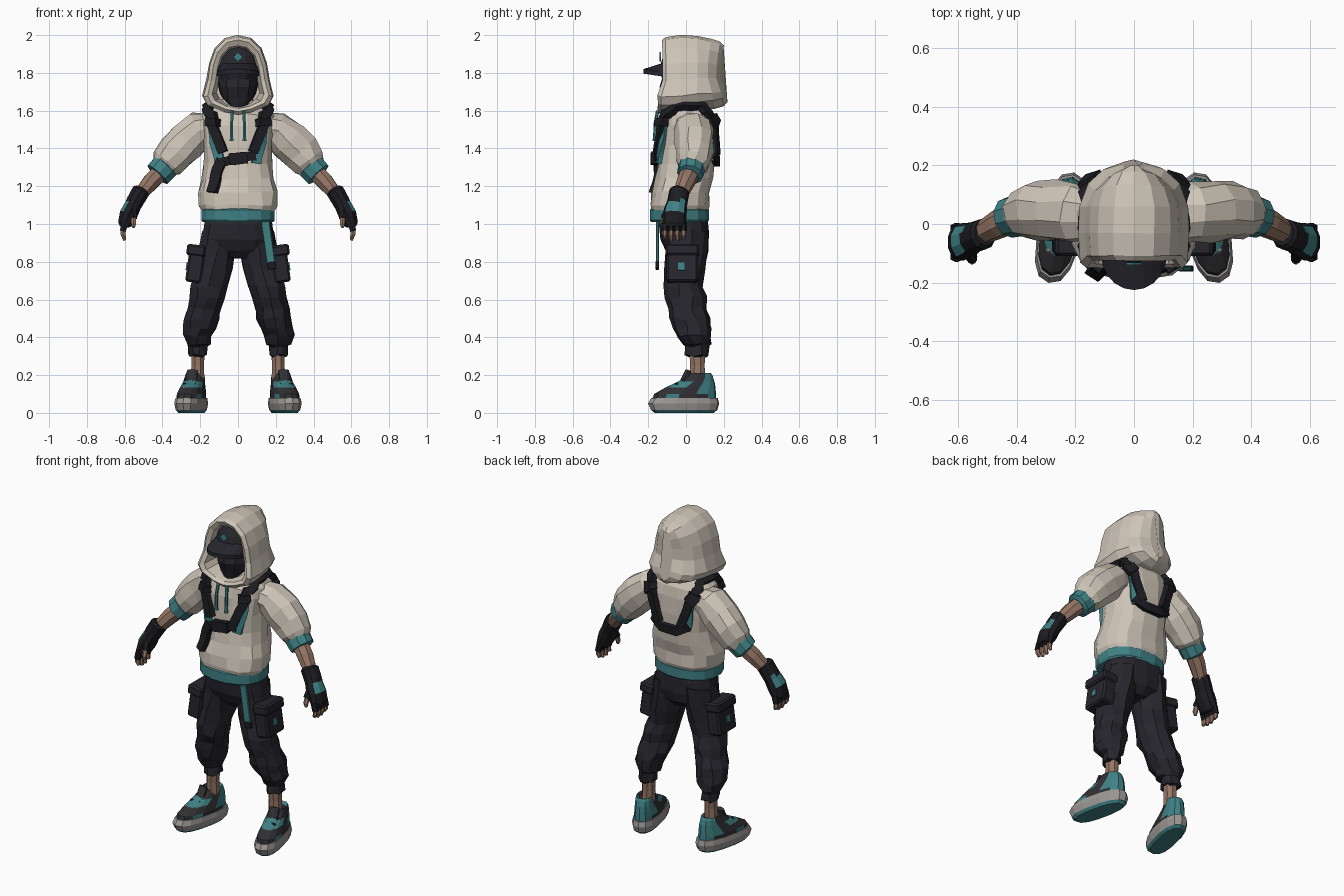
import bpy, bmesh, random
from math import sin, cos, pi, radians
from mathutils import Vector, Matrix
from mathutils.bvhtree import BVHTree

rng = random.Random(4)
cube = bpy.data.objects.get("Cube")
if cube:
    bpy.data.objects.remove(cube, do_unlink=True)


def material(name, r, g, b):
    m = bpy.data.materials.new(name)
    m.use_nodes = True
    m.diffuse_color = (r, g, b, 1)
    bsdf = next(n for n in m.node_tree.nodes if n.type == 'BSDF_PRINCIPLED')
    bsdf.inputs["Base Color"].default_value = (r, g, b, 1)
    bsdf.inputs["Roughness"].default_value = 0.9
    return m


CREAM = material("cream cloth", .62, .56, .48)
TEAL = material("teal", .05, .22, .235)
DARK = material("charcoal cloth", .019, .019, .026)
BLACK = material("black webbing", .012, .012, .016)
SKIN = material("skin", .30, .18, .13)
SOLE = material("grey rubber", .33, .31, .30)
SHOE = material("dark shoe fabric", .03, .03, .035)


def finish(name, bm, mats, paint=None, side=1, xf=None):
    """Paint faces by rule, place, mirror and link a mesh."""
    bmesh.ops.recalc_face_normals(bm, faces=bm.faces)
    if paint:
        for f in bm.faces:
            f.material_index = paint(f.calc_center_median(), f.normal)
    if xf:
        bm.transform(xf)
    if side < 0:
        bm.transform(Matrix.Scale(-1, 4, (1, 0, 0)))
    bmesh.ops.recalc_face_normals(bm, faces=bm.faces)
    me = bpy.data.meshes.new(name)
    bm.to_mesh(me)
    bm.free()
    for m in mats:
        me.materials.append(m)
    ob = bpy.data.objects.new(name, me)
    bpy.context.scene.collection.objects.link(ob)
    return ob


def skin(name, rows, mats, jit=0, **kw):
    """Join closed rows of points into a capped flat-shaded surface."""
    bm = bmesh.new()
    vs = [[bm.verts.new(Vector(p) + Vector([rng.uniform(-jit, jit) for _ in range(3)]))
           for p in row] for row in rows]
    n = len(rows[0])
    for a, b in zip(vs, vs[1:]):
        for i in range(n):
            j = (i + 1) % n
            bm.faces.new((a[i], a[j], b[j], b[i]))
    bm.faces.new(vs[0])
    bm.faces.new(vs[-1])
    return finish(name, bm, mats, **kw)


def loft(name, rings, mats, n=12, p=2, level=False, **kw):
    """Rings are (x, y, z, half width, half depth), square to the path unless level."""
    cs = [Vector(r[:3]) for r in rings]
    rows = []
    for i, r in enumerate(rings):
        t = cs[min(i + 1, len(cs) - 1)] - cs[max(i - 1, 0)]
        t = Vector((0, 0, -1)) if level else t.normalized()
        u = Vector((0, 1, 0))
        u = (u - t * u.dot(t)).normalized()
        v = t.cross(u)
        row = []
        for k in range(n):
            a = 2 * pi * (k + .5) / n
            c, s = cos(a), sin(a)
            e = 2 / p
            row.append(cs[i] + v * (r[3] * abs(c) ** e * (1 if c > 0 else -1))
                       + u * (r[4] * abs(s) ** e * (1 if s > 0 else -1)))
        rows.append(row)
    return skin(name, rows, mats, **kw)


def ball(name, loc, size, mats, **kw):
    bm = bmesh.new()
    bmesh.ops.create_uvsphere(bm, u_segments=14, v_segments=9, radius=1)
    return finish(name, bm, mats, xf=Matrix.Translation(loc) @ Matrix.Diagonal((*size, 1)), **kw)


def box(name, loc, size, mats, tilt=0, bevel=.01, **kw):
    bm = bmesh.new()
    bmesh.ops.create_cube(bm, size=1, matrix=Matrix.Diagonal((*size, 1)))
    if bevel:
        bmesh.ops.bevel(bm, geom=bm.edges[:], offset=bevel, segments=1, affect='EDGES')
    return finish(name, bm, mats, xf=Matrix.Translation(loc) @ Matrix.Rotation(tilt, 4, 'Y'), **kw)


# Hooded sweater body and waistband
torso = loft("sweater_body", [
    (0, -.035, 1.06, .19, .15), (0, -.035, 1.1, .207, .16), (0, -.028, 1.17, .212, .157),
    (0, -.01, 1.24, .192, .152), (0, 0, 1.32, .18, .15), (0, .005, 1.42, .185, .15),
    (0, .008, 1.52, .2, .147), (0, .01, 1.58, .19, .135), (0, .015, 1.62, .155, .105),
    (0, .02, 1.66, .09, .08)], [CREAM], n=16, p=2.4, level=True, jit=.006)
loft("waistband", [(0, -.035, z, w, w - .038) for z, w in
     ((1.01, .19), (1.02, .197), (1.075, .197), (1.085, .185))], [TEAL], n=16, p=2.4, level=True)
tree = BVHTree.FromPolygons([v.co for v in torso.data.vertices],
                            [p.vertices[:] for p in torso.data.polygons])

# Hood, skinned from the inside of the opening over the rim to the back
half = [(0, 2), (.07, 1.985), (.125, 1.93), (.152, 1.85), (.167, 1.76), (.19, 1.67),
        (.165, 1.625), (.08, 1.59), (0, 1.575)]
outline = half + [(-x, z) for x, z in half[-2:0:-1]]
rows = []
for y, s, b, t in ((-.02, .6, 1.63, 1.92), (-.11, .72, 1.612, 1.945), (-.125, .85, 1.595, 1.975),
                   (-.108, .96, 1.58, 1.99), (-.03, 1, 1.585, 2), (.06, .97, 1.6, 1.995),
                   (.135, .82, 1.61, 1.98), (.18, .55, 1.625, 1.965), (.2, .2, 1.645, 1.945)):
    row = []
    for x, z in outline:
        f = (z - 1.575) / .425
        flare = .018 * (y > .1) - .025 * (y < -.1) if f < .25 else 0
        pinch = -.02 * sin(pi * f) if y > .1 else 0
        row.append((x * s, y + flare + pinch, b + (t - b) * f))
    rows.append(row)
skin("hood", rows, [CREAM], jit=.002)

# Head, mask and cap
ball("head", (0, -.01, 1.77), (.112, .105, .16), [BLACK])
loft("face_mask", [(0, -.06, 1.62, .045, .045), (0, -.035, 1.67, .085, .085),
     (0, -.03, 1.725, .1, .11), (0, -.025, 1.775, .104, .1)], [DARK], n=10, level=True)
ball("cap_crown", (0, -.02, 1.82), (.112, .117, .135), [DARK])
rows = []
for k in range(11):
    c, s = cos(pi * k / 10), sin(pi * k / 10)
    zi, zo = 1.825 + .018 * s, 1.79 + .018 * s
    a, o = (.1 * c, -.07 - .045 * s), (.112 * c, -.105 - .12 * s)
    rows.append([(*a, zi + .012), (*o, zo + .012), (*o, zo - .012), (*a, zi - .012)])
skin("cap_brim", rows, [DARK])
box("cap_patch", (0, -.136, 1.885), (.035, .009, .035), [TEAL], tilt=radians(45), bevel=0)


def strap(name, pts, width, mats, lift=.02, side=1):
    """Flat webbing laid on the sweater along rough guide points."""
    pts = [Vector(p) for p in pts]
    dense = [a.lerp(b, k / 3) for a, b in zip(pts, pts[1:]) for k in range(3)] + [pts[-1]]
    hits = [tree.find_nearest(p)[:2] for p in dense]
    last = len(hits) - 1
    rows = []
    for i, (p, _) in enumerate(hits):
        lo, hi = max(i - 1, 0), min(i + 1, last)
        n = sum((h[1] for h in hits[lo:hi + 1]), Vector()).normalized()
        w = (hits[hi][0] - hits[lo][0]).cross(n).normalized() * width / 2
        p = p - n * .006
        up = n * (lift + .006)
        rows.append([p + w, p + w + up, p - w + up, p - w])
    return skin(name, rows, mats, side=side)


# Chest and back harness
for side, tag in ((1, "left_"), (-1, "right_")):
    strap(tag + "shoulder_strap", [(.085, -.17, 1.38), (.125, -.17, 1.48), (.165, -.15, 1.58),
          (.175, -.06, 1.64), (.175, .06, 1.66), (.165, .16, 1.6), (.13, .18, 1.48),
          (.08, .18, 1.36)], .05, [BLACK], .03, side)
    strap(tag + "front_webbing", [(.155, -.17, 1.53), (.13, -.17, 1.43), (.1, -.17, 1.32)],
          .05, [TEAL], .018, side)
    strap(tag + "back_webbing", [(.165, .17, 1.53), (.14, .18, 1.43), (.11, .18, 1.34)],
          .05, [TEAL], .018, side)
    strap(tag + "strap_buckle", [(.14, -.17, 1.52), (.16, -.16, 1.57)], .07, [BLACK], .042, side)
    strap(tag + "back_buckle", [(.165, .17, 1.59), (.15, .18, 1.53)], .07, [BLACK], .042, side)
    loft(tag + "drawstring", [(.03, -.15, 1.6, .009, .009), (.034, -.163, 1.53, .009, .009),
         (.034, -.165, 1.46, .009, .009), (.034, -.165, 1.44, .013, .013)], [TEAL], n=6, side=side)
strap("chest_strap", [(-.12, -.17, 1.32), (0, -.18, 1.35), (.1, -.17, 1.36)], .045, [BLACK], .025)
strap("chest_buckle", [(-.05, -.18, 1.345), (.05, -.18, 1.35)], .062, [BLACK], .04)
strap("loose_strap", [(-.09, -.17, 1.34), (-.13, -.17, 1.26), (-.15, -.19, 1.17)], .055, [BLACK], .028)
strap("back_strap", [(-.13, .18, 1.37), (-.06, .18, 1.33), (.06, .18, 1.33), (.13, .18, 1.37)],
      .05, [BLACK], .028)

# Trouser seat and hanging belt end
loft("trouser_seat", [(0, -.01, 1.04, .17, .12), (0, -.01, 1, .182, .13), (0, -.005, .92, .195, .127),
     (0, 0, .86, .17, .11), (0, 0, .82, .06, .07)], [DARK], n=14, p=2.4, level=True, jit=.004)
box("belt_end", (.16, -.152, .9), (.045, .016, .23), [TEAL], tilt=radians(-8), bevel=.003)
box("belt_tip", (.178, -.152, .78), (.045, .02, .04), [BLACK], tilt=radians(-8), bevel=.003)


def shoe_paint(c, n):
    if c.y > .08 or (c.y < -.03 and c.z < .105 and abs(c.x) > .045):
        return 1
    return 1 if c.z > .125 and -.1 < c.y < -.01 else 0


for side, tag in ((1, "left_"), (-1, "right_")):
    # Sleeve, cuff and forearm
    loft(tag + "sleeve", [(.14, .03, 1.51, .08, .09), (.2, .038, 1.5, .1, .105),
         (.27, .045, 1.44, .11, .105), (.33, .045, 1.38, .105, .1), (.375, .038, 1.325, .095, .09),
         (.395, .03, 1.3, .07, .07)], [CREAM], n=10, jit=.007, side=side)
    loft(tag + "cuff", [(.378, .033, 1.312, .068, .066), (.385, .032, 1.305, .078, .074),
         (.425, .022, 1.262, .074, .07), (.43, .02, 1.257, .05, .05)], [TEAL], n=10, side=side)
    loft(tag + "forearm", [(.4, .028, 1.285, .05, .052), (.46, 0, 1.225, .048, .05),
         (.53, -.038, 1.14, .036, .038)], [SKIN], n=8, side=side)

    # Fingerless glove and fingers
    loft(tag + "glove", [(.51, -.032, 1.18, .04, .044), (.515, -.035, 1.172, .05, .054),
         (.545, -.045, 1.12, .048, .054), (.555, -.05, 1.1, .046, .056), (.565, -.055, 1.08, .048, .06),
         (.58, -.06, 1.05, .05, .064), (.6, -.062, 1, .038, .062), (.603, -.062, .985, .025, .055)],
         [BLACK, TEAL], n=10, side=side,
         paint=lambda c, n: int(1.075 < c.z < 1.13 and n.x > .45))
    for k in range(4):
        y = -.112 + .033 * k
        drop = .012 * (k in (1, 2))
        loft(f"{tag}finger_sleeve_{k + 1}", [(.598, y, 1.01, .02, .017), (.61, y, .962, .019, .017)],
             [BLACK], n=6, side=side)
        loft(f"{tag}finger_{k + 1}", [(.608, y, .97, .015, .014), (.608, y, .945, .015, .014),
             (.6, y, .925 - drop, .009, .009)], [SKIN], n=6, side=side)
    loft(tag + "thumb_sleeve", [(.56, -.09, 1.08, .022, .022), (.552, -.118, 1.03, .02, .018)],
         [BLACK], n=6, side=side)
    loft(tag + "thumb", [(.554, -.114, 1.035, .015, .014), (.552, -.125, 1, .015, .014),
         (.555, -.126, .98, .008, .008)], [SKIN], n=6, side=side)

    # Baggy trouser leg with gathered folds
    loft(tag + "trouser_leg", [(.1, 0, .96, .09, .115), (.108, 0, .86, .102, .112),
         (.13, -.005, .76, .103, .103), (.15, -.01, .67, .1, .1), (.165, -.005, .61, .1, .108),
         (.18, .008, .555, .09, .096), (.195, .02, .5, .096, .104), (.205, .032, .45, .09, .1),
         (.215, .045, .41, .082, .09), (.213, .055, .37, .064, .072), (.212, .058, .355, .05, .06),
         (.212, .06, .305, .05, .06), (.212, .06, .3, .035, .04)],
         [DARK], n=10, level=True, jit=.009, side=side)
    # Cargo pocket with flap and patch
    box(tag + "pocket", (.225, -.02, .785), (.085, .165, .19), [DARK], tilt=radians(-8), side=side)
    box(tag + "pocket_flap", (.222, -.02, .86), (.1, .178, .06), [DARK], tilt=radians(-8), side=side)
    box(tag + "pocket_patch", (.2705, -.025, .775), (.009, .035, .04), [TEAL],
        tilt=radians(-8), bevel=0, side=side)
    loft(tag + "ankle", [(.212, .06, .33, .038, .045), (.213, .06, .25, .036, .042),
         (.215, .06, .18, .04, .045)], [SKIN], n=8, side=side)

    # Chunky shoe, toes turned outward
    turn = Matrix.Translation((.245, 0, 0)) @ Matrix.Rotation(radians(13), 4, 'Z')
    loft(tag + "shoe_sole", [(0, -.01, 0, .055, .16), (0, -.01, .015, .068, .18),
         (0, -.013, .05, .075, .193), (0, -.008, .08, .07, .18)], [SOLE, TEAL], n=14, p=2.5,
         level=True, xf=turn, side=side, paint=lambda c, n: int(n.z < -.6))
    loft(tag + "shoe_upper", [(0, -.01, .07, .067, .175), (0, -.005, .1, .067, .168),
         (0, .025, .135, .06, .135), (0, .055, .165, .054, .1), (0, .075, .195, .05, .07),
         (0, .075, .21, .046, .062), (0, .07, .195, .035, .05)], [SHOE, TEAL], n=14, p=2.3,
         level=True, xf=turn, side=side, paint=shoe_paint)
    for k in range(3):
        y, z = -.09 + .04 * k, .128 + .021 * k
        box(f"{tag}shoe_band_{k + 1}", turn @ Vector((0, y, z)), (.07, .018, .02),
            [SOLE if k == 0 else SHOE], bevel=.004, side=side)
    loft(tag + "shoe_tongue", [(0, -.02, .15, .032, .02), (0, .012, .225, .03, .014)],
         [SHOE], n=8, xf=turn, side=side)
